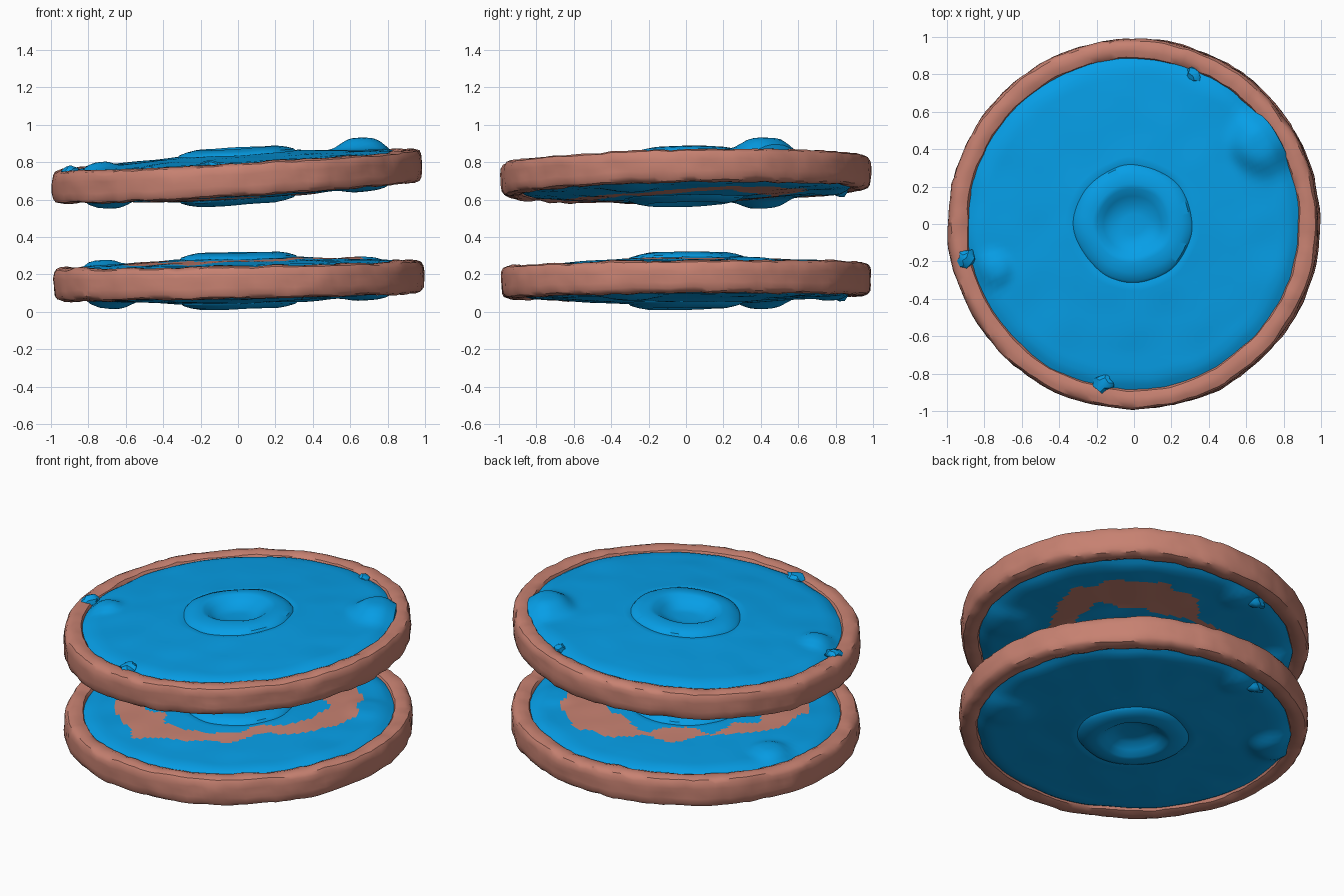
import bpy, bmesh, math
from mathutils import Vector, noise

cube = bpy.data.objects.get("Cube")
if cube:
    bpy.data.objects.remove(cube)


def make_material(name, rgb):
    m = bpy.data.materials.new(name)
    m.use_nodes = True
    m.diffuse_color = (*rgb, 1)
    m.node_tree.nodes["Principled BSDF"].inputs["Base Color"].default_value = (*rgb, 1)
    return m


BLUE = make_material("bright blue", (0.002, 0.37, 0.86))
BROWN = make_material("clay brown", (0.57, 0.22, 0.165))
STEPS = 144


def add_object(name, bm, mats, centre, slope):
    """Turn a bmesh into a smooth object, leaning it with a slope along x and y."""
    for v in bm.verts:
        v.co.z += slope[0] * v.co.x + slope[1] * v.co.y
    bmesh.ops.recalc_face_normals(bm, faces=bm.faces)
    mesh = bpy.data.meshes.new(name)
    bm.to_mesh(mesh)
    bm.free()
    for m in mats:
        mesh.materials.append(m)
    ob = bpy.data.objects.new(name, mesh)
    ob.location = centre
    bpy.context.collection.objects.link(ob)
    bpy.ops.object.select_all(action="DESELECT")
    ob.select_set(True)
    bpy.context.view_layer.objects.active = ob
    bpy.ops.object.shade_smooth_by_angle(angle=math.radians(35))


def lathe(profile, closed):
    """Revolve (radius, height) points around z."""
    bm = bmesh.new()
    rings = []
    for r, z in profile:
        if r == 0:
            rings.append([bm.verts.new((0, 0, z))] * STEPS)
        else:
            angles = [math.tau * i / STEPS for i in range(STEPS)]
            rings.append([bm.verts.new((r * math.cos(a), r * math.sin(a), z)) for a in angles])
    pairs = list(zip(rings, rings[1:]))
    if closed:
        pairs.append((rings[-1], rings[0]))
    for a, b in pairs:
        for i in range(STEPS):
            j = (i + 1) % STEPS
            quad = [a[i], a[j], b[j], b[i]]
            bm.faces.new(list(dict.fromkeys(quad)))
    return bm


def make_rim(name, centre, slope):
    # flat-walled band with a worn, pitted surface
    half = [(0.875, 0.05), (0.89, 0.078), (0.92, 0.088), (0.95, 0.087), (0.975, 0.078),
            (0.986, 0.06), (0.989, 0.03)]
    profile = half + [(0.989, 0)] + [(r, -z) for r, z in reversed(half)]
    bm = lathe(profile, True)
    for v in bm.verts:
        broad = noise.noise_vector(v.co * 4 + Vector(centre)) * 0.007
        fine = noise.noise_vector(v.co * 13 + Vector(centre)) * 0.008
        v.co += broad + fine
    add_object(name, bm, [BROWN], centre, slope)


def web_profile():
    # dished hub, raised hub ring, groove, gently crowned web and outer lip
    half = [(0, 0.088), (0.06, 0.088), (0.11, 0.094), (0.15, 0.12), (0.185, 0.144), (0.21, 0.15),
            (0.26, 0.14), (0.3, 0.127), (0.312, 0.113)]
    half += [(0.335 + 0.02 * i, 0.118 - 0.0011 * i) for i in range(24)]
    half += [(0.83, 0.088), (0.86, 0.078), (0.9, 0.055)]
    return half + [(r, -z) for r, z in reversed(half)]


def is_stained(c):
    # ragged ring around the hub, broad along one diagonal and thin along the other
    diagonal = math.sin(2 * math.atan2(c.y, c.x))
    middle = 0.5 + 0.08 * diagonal + 0.08 * noise.noise(Vector((c.x * 4, c.y * 4, 3)))
    width = 0.075 + 0.045 * diagonal + 0.09 * noise.noise(Vector((c.x * 6, c.y * 6, 9)))
    return abs(c.xy.length - middle) < width


def make_web(name, centre, slope, bumps, stained_side):
    bm = lathe(web_profile(), False)
    for f in bm.faces:
        c = f.calc_center_median()
        if c.z * stained_side > 0 and 0.33 < c.xy.length < 0.8:
            f.material_index = int(is_stained(c))
    # uneven surface, with lumps pushed out of either side: x, y, side, height, size
    for v in bm.verts:
        x, y, z = v.co
        wobble = noise.noise_vector(v.co * 5)
        v.co += Vector((wobble.x * 0.018, wobble.y * 0.018, wobble.z * 0.006))
        for bx, by, side, height, size in bumps:
            if z * side > 0:
                d = ((x - bx) ** 2 + (y - by) ** 2) / size ** 2
                v.co.z += side * height * math.exp(-d * d)
    add_object(name, bm, [BLUE, BROWN], centre, slope)


def make_nub(name, centre, slope, x, y, z, size):
    # small ragged scrap left at the joint between web and rim
    bm = bmesh.new()
    bmesh.ops.create_icosphere(bm, subdivisions=2, radius=1)
    for v in bm.verts:
        v.co *= 1 + 0.6 * noise.noise(v.co * 1.5 + Vector((x, y, z)) * 5)
        v.co = Vector((v.co.x * size + x, v.co.y * size + y, v.co.z * size * 0.6 + z))
    add_object(name, bm, [BLUE], centre, slope)


under = [(-0.72, 0.42, -1, 0.05, 0.15), (0.7, -0.3, -1, 0.02, 0.13), (-0.1, 0.78, -1, 0.015, 0.08)]
upper_bumps = under + [(0.69, 0.43, 1, 0.068, 0.15), (-0.74, -0.25, 1, 0.03, 0.08)]
lower_bumps = under + [(-0.74, 0.2, 1, 0.03, 0.1), (0.65, 0.35, 1, 0.015, 0.12)]

discs = [("upper", (-0.005, 0, 0.725), (0.06, 0.02), upper_bumps, -1),
         ("lower", (0.005, 0, 0.167), (0.022, 0.01), lower_bumps, 1)]
for label, centre, slope, bumps, stained in discs:
    make_rim(label + "_rim", centre, slope)
    make_web(label + "_web", centre, slope, bumps, stained)
    make_nub(label + "_back_nub", centre, slope, -0.22, 0.82, -0.085, 0.045)

# scraps on the top face
centre, slope = discs[0][1:3]
make_nub("upper_side_nub", centre, slope, -0.89, -0.18, 0.085, 0.05)
make_nub("upper_front_nub", centre, slope, -0.16, -0.85, 0.08, 0.05)
make_nub("upper_rear_nub", centre, slope, 0.32, 0.79, 0.07, 0.045)
